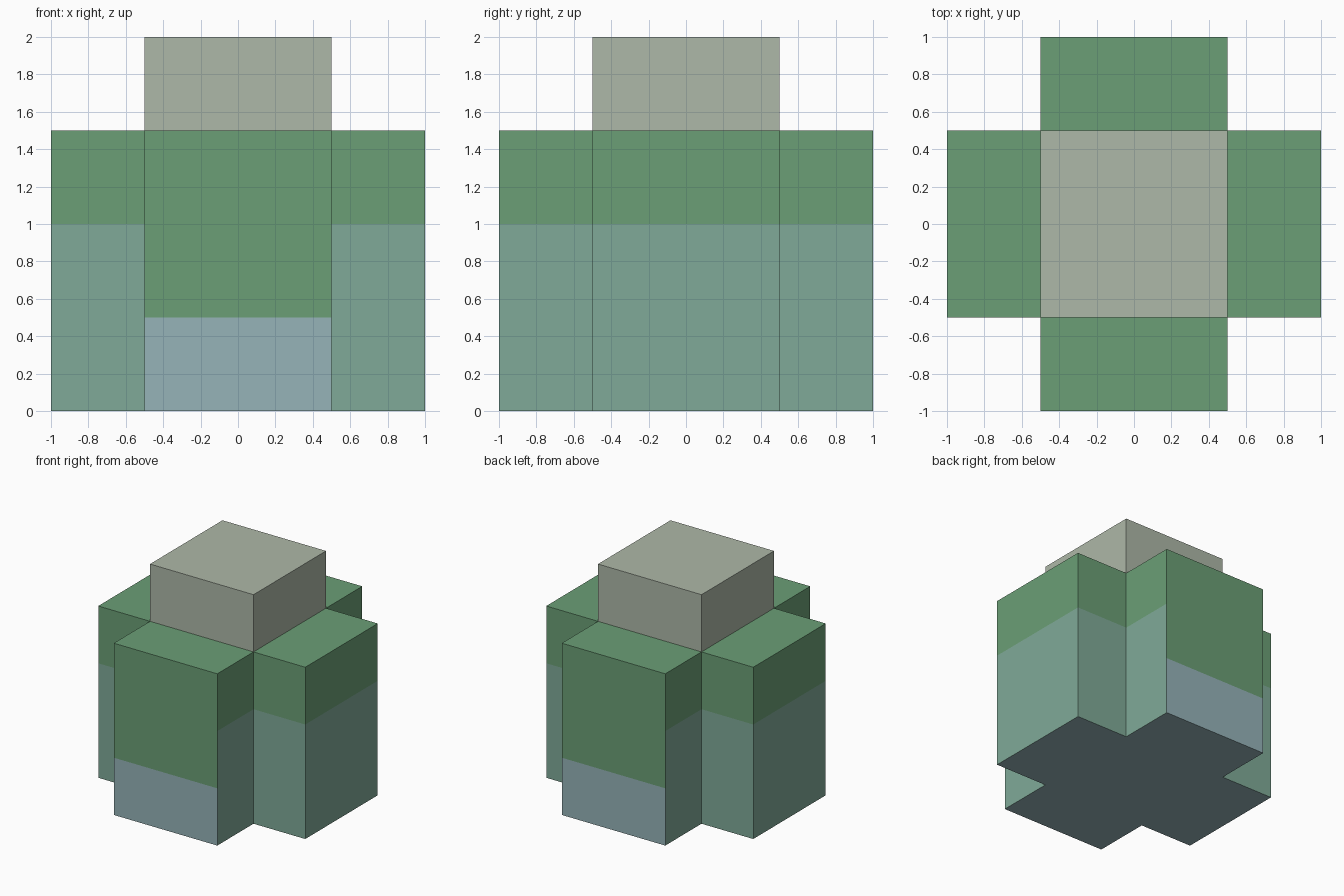
import bpy, bmesh

if "Cube" in bpy.data.objects:
    bpy.data.objects.remove(bpy.data.objects["Cube"])


def material(name, rgb):
    lin = [((c / 255 + 0.055) / 1.055) ** 2.4 for c in rgb]
    m = bpy.data.materials.new(name)
    m.diffuse_color = (*lin, 1)
    m.use_nodes = True
    m.node_tree.nodes["Principled BSDF"].inputs["Base Color"].default_value = m.diffuse_color
    return m


STONE = material("pale_stone", (174, 184, 168))
GREEN = material("leaf_green", (107, 159, 118))
TEAL = material("soft_teal", (128, 170, 152))
BLUE = material("grey_blue", (150, 180, 185))


def finish(bm, name, mats):
    mesh = bpy.data.meshes.new(name)
    bm.normal_update()
    bm.to_mesh(mesh)
    bm.free()
    for m in mats:
        mesh.materials.append(m)
    obj = bpy.data.objects.new(name, mesh)
    bpy.context.collection.objects.link(obj)
    return obj


# Cross-shaped body: one quarter of the outline, rotated four times
outline = []
x, y = 1.0, 0.5
for pts in range(4):
    corner = [(1, -0.5), (1, 0.5), (0.5, 0.5)]
    for px, py in corner:
        for _ in range(pts):
            px, py = -py, px
        outline.append((px, py))

bm = bmesh.new()
levels = [0, 0.5, 1.0, 1.5]
rings = [[bm.verts.new((px, py, z)) for px, py in outline] for z in levels]
n = len(outline)
for lo, hi in zip(rings, rings[1:]):
    for i in range(n):
        j = (i + 1) % n
        bm.faces.new((lo[i], lo[j], hi[j], hi[i]))
bm.faces.new(list(reversed(rings[0])))
bm.faces.new(rings[-1])
bm.normal_update()

# Green top band, teal below; front and back ends carry a low blue band
for f in bm.faces:
    c = f.calc_center_median()
    if f.normal.z < -0.5:
        f.material_index = 2
    elif f.normal.z > 0.5:
        f.material_index = 0
    elif abs(c.y) > 0.99:
        f.material_index = 0 if c.z > 0.5 else 2
    else:
        f.material_index = 0 if c.z > 1.0 else 1
finish(bm, "cross_body", [GREEN, TEAL, BLUE])

# Square cap on top, without its hidden underside
bm = bmesh.new()
bmesh.ops.create_cube(bm, size=1)
for v in bm.verts:
    v.co.z = 1.75 + v.co.z * 0.5
bm.normal_update()
bmesh.ops.delete(bm, geom=[f for f in bm.faces if f.normal.z < -0.5], context='FACES')
finish(bm, "top_cap", [STONE])
